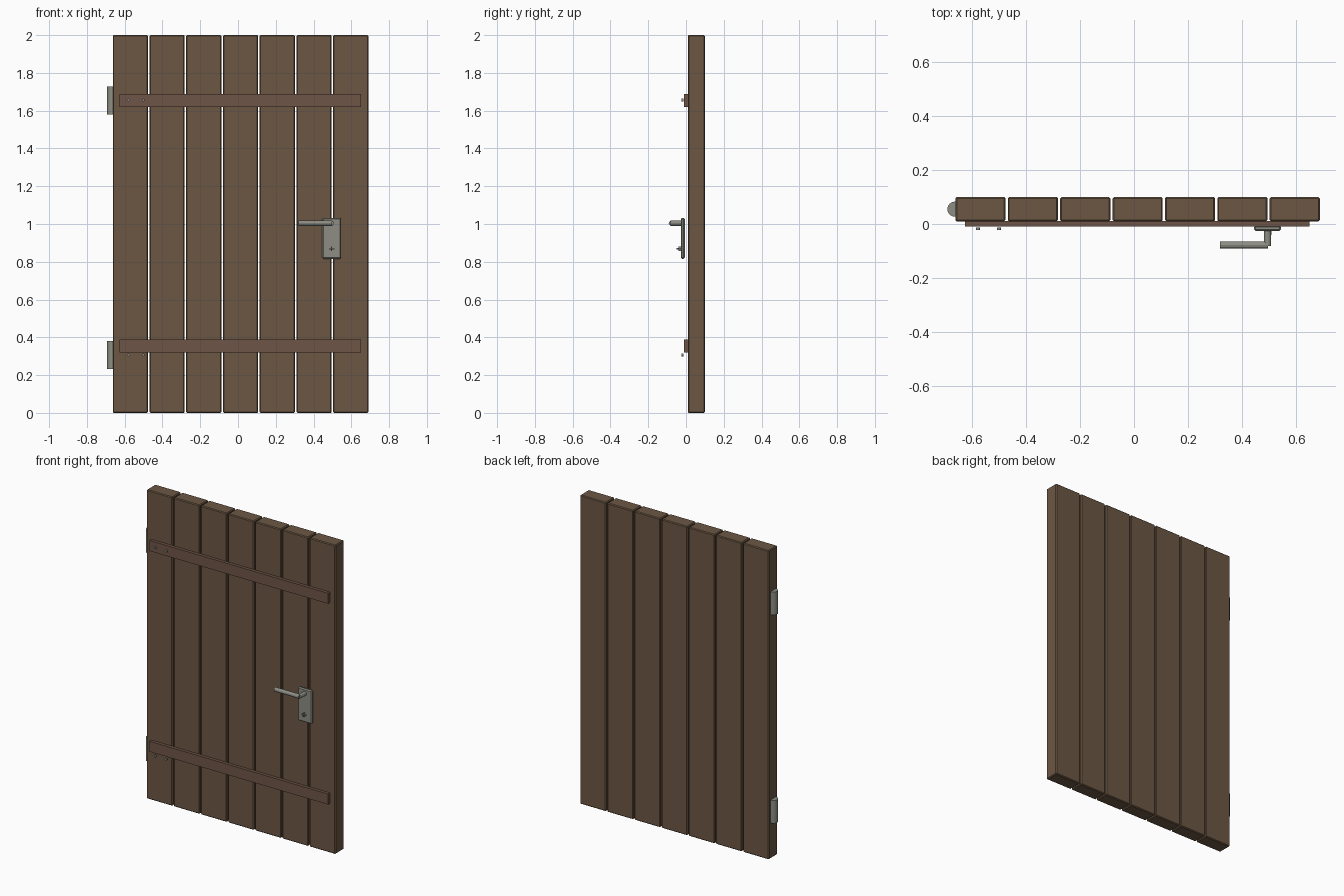
import bpy
from math import pi

if "Cube" in bpy.data.objects:
    bpy.data.objects.remove(bpy.data.objects["Cube"])


def mat(name, rgb):
    m = bpy.data.materials.new(name)
    m.diffuse_color = (*rgb, 1)
    m.use_nodes = True
    m.node_tree.nodes["Principled BSDF"].inputs["Base Color"].default_value = m.diffuse_color
    return m


WOOD = mat("wood", (0.15, 0.095, 0.057))
STRAP = mat("strap_wood", (0.155, 0.09, 0.062))
METAL = mat("metal", (0.27, 0.27, 0.235))


def box(name, lo, hi, material, bevel=0.0):
    bpy.ops.mesh.primitive_cube_add(size=1, location=[(a + b) / 2 for a, b in zip(lo, hi)])
    ob = bpy.context.object
    ob.name = name
    ob.scale = [b - a for a, b in zip(lo, hi)]
    bpy.ops.object.transform_apply(location=False, rotation=False, scale=True)
    ob.data.materials.append(material)
    if bevel:
        mod = ob.modifiers.new("bevel", 'BEVEL')
        mod.width = bevel
        mod.segments = 1
    return ob


def rod(name, centre, r, length, axis, material, sides=12, smooth=False):
    rot = {'x': (0, pi / 2, 0), 'y': (pi / 2, 0, 0), 'z': (0, 0, 0)}[axis]
    bpy.ops.mesh.primitive_cylinder_add(vertices=sides, radius=r, depth=length,
                                        location=centre, rotation=rot)
    ob = bpy.context.object
    ob.name = name
    ob.data.materials.append(material)
    if smooth:
        bpy.ops.object.shade_smooth_by_angle()
    return ob


# Seven vertical planks
for i in range(7):
    x = -0.663 + i * 0.1945
    box(f"plank_{i + 1}", (x, 0.01, 0), (x + 0.186, 0.1, 2), WOOD, 0.005)

# Cross straps, screws and hinge barrels
for label, z, screw_z, hinge_z in (("upper", 1.654, 1.656, 1.655), ("lower", 0.354, 0.307, 0.306)):
    box(f"{label}_strap", (-0.627, -0.01, z - 0.034), (0.652, 0.011, z + 0.034), STRAP)
    for k, x in enumerate((-0.58, -0.502)):
        rod(f"{label}_screw_{k + 1}", (x, -0.018, screw_z), 0.0075, 0.01, 'y', METAL)
    rod(f"{label}_hinge", (-0.665, 0.055, hinge_z), 0.028, 0.148, 'z', METAL, 32, True)

# Lock plate
box("lock_plate", (0.446, -0.026, 0.816), (0.546, -0.006, 1.033), METAL, 0.006)

# Lever handle
rod("handle_stem", (0.496, -0.052, 1.004), 0.0135, 0.06, 'y', METAL)
rod("handle_lever", (0.409, -0.078, 1.004), 0.0135, 0.178, 'x', METAL)

# Cross-shaped key fitting
box("key_bar_horizontal", (0.482, -0.04, 0.866), (0.51, -0.025, 0.871), METAL)
box("key_bar_vertical", (0.4935, -0.04, 0.856), (0.4985, -0.025, 0.881), METAL)
rod("key_pin", (0.496, -0.037, 0.8685), 0.004, 0.026, 'y', METAL, 8)
